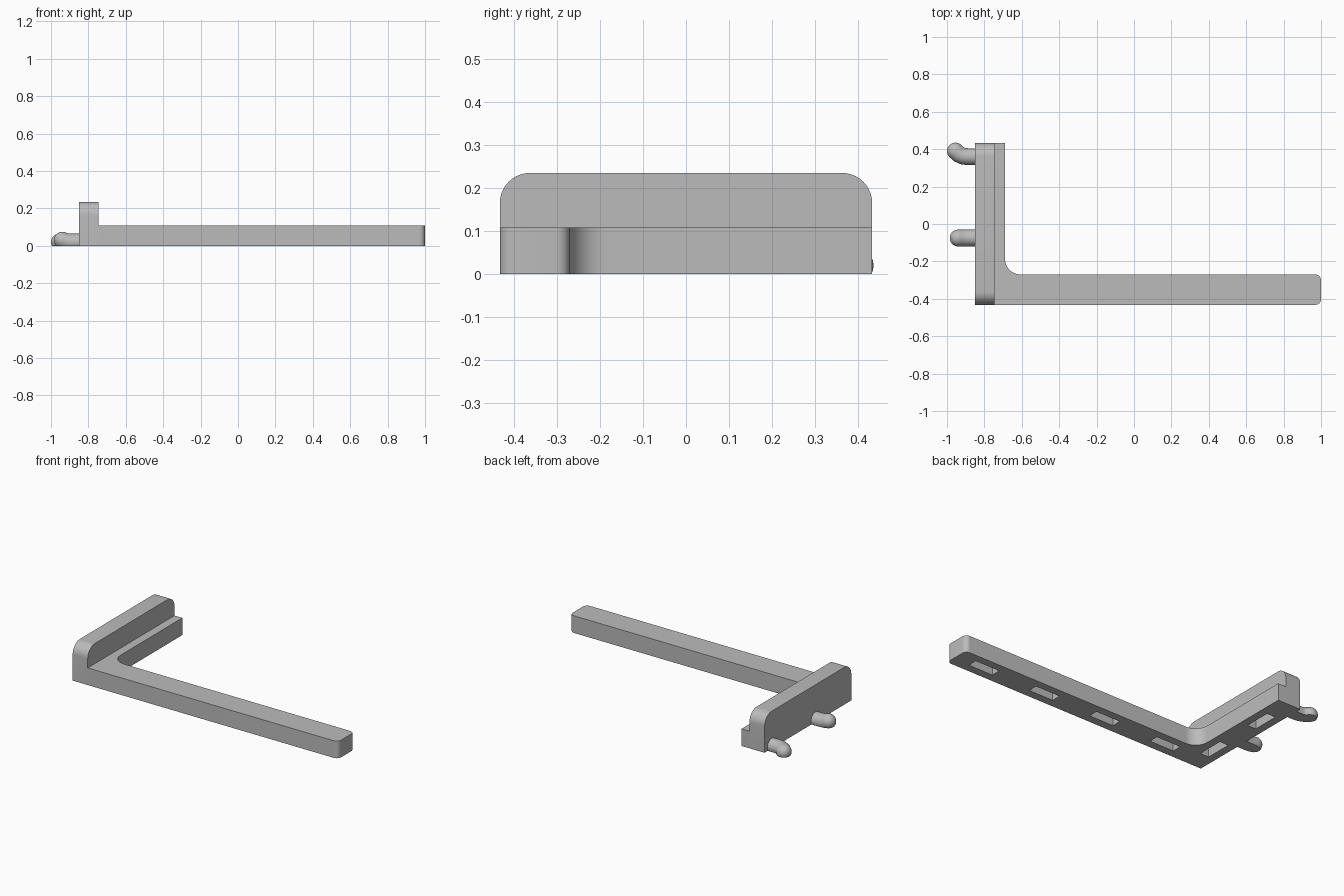
import bpy, bmesh, math
from mathutils import Vector

cube = bpy.data.objects.get("Cube")
if cube:
    bpy.data.objects.remove(cube, do_unlink=True)

COLOUR = (0.5, 0.5, 0.5, 1)
grey = bpy.data.materials.new("plain grey")
grey.use_nodes = True
grey.diffuse_color = COLOUR
grey.node_tree.nodes["Principled BSDF"].inputs["Base Color"].default_value = COLOUR


def finish(name, bm, smooth=True):
    bmesh.ops.recalc_face_normals(bm, faces=bm.faces)
    mesh = bpy.data.meshes.new(name)
    bm.to_mesh(mesh)
    bm.free()
    obj = bpy.data.objects.new(name, mesh)
    bpy.context.collection.objects.link(obj)
    mesh.materials.append(grey)
    if smooth:
        bpy.ops.object.select_all(action='DESELECT')
        bpy.context.view_layer.objects.active = obj
        obj.select_set(True)
        bpy.ops.object.shade_smooth_by_angle(angle=math.radians(30))
    return obj


def rounded(corners, steps=10):
    """Outline from right-angled corners given as (a, b, radius)."""
    out = []
    for i, (a, b, r) in enumerate(corners):
        p = Vector((a, b))
        if r == 0:
            out.append(p)
            continue
        before = (Vector(corners[i - 1][:2]) - p).normalized()
        after = (Vector(corners[(i + 1) % len(corners)][:2]) - p).normalized()
        centre = p + (before + after) * r
        for k in range(steps + 1):
            t = math.pi / 2 * k / steps
            out.append(centre - r * (after * math.cos(t) + before * math.sin(t)))
    return out


def extrude(name, points, vector):
    bm = bmesh.new()
    face = bm.faces.new([bm.verts.new(p) for p in points])
    moved = bmesh.ops.extrude_face_region(bm, geom=[face])["geom"]
    bmesh.ops.translate(bm, vec=vector,
                        verts=[v for v in moved if isinstance(v, bmesh.types.BMVert)])
    return finish(name, bm)


def pocket(name, x, y, sx, sy):
    """Hidden cutter for a recess in the underside."""
    bm = bmesh.new()
    bmesh.ops.create_cube(bm, size=1)
    bmesh.ops.scale(bm, vec=(sx, sy, 0.14), verts=bm.verts)
    bmesh.ops.translate(bm, vec=(x, y, 0), verts=bm.verts)
    obj = finish(name, bm, smooth=False)
    obj.hide_render = True
    obj.hide_set(True)
    obj.display_type = 'WIRE'
    return obj


def peg(name, path, radius=0.045, sides=28):
    """Swept round peg with a domed tip, trimmed flat at the ground."""
    path = [Vector(p) for p in path]
    tip = (path[-1] - path[-2]).normalized()
    rings = []
    for i, p in enumerate(path):
        ahead = path[min(i + 1, len(path) - 1)] - path[max(i - 1, 0)]
        rings.append((p, tip if i == len(path) - 1 else ahead.normalized(), radius))
    for k in range(1, 8):
        t = math.pi / 2 * k / 8
        rings.append((path[-1] + tip * radius * math.sin(t), tip, radius * math.cos(t)))
    bm = bmesh.new()
    loops = []
    for centre, along, r in rings:
        turn = Vector((-1, 0, 0)).rotation_difference(along)
        loops.append([bm.verts.new(centre + turn @ Vector((0, r * math.cos(a), r * math.sin(a))))
                      for a in (math.tau * j / sides for j in range(sides))])
    for one, two in zip(loops, loops[1:]):
        for j in range(sides):
            n = (j + 1) % sides
            bm.faces.new((one[j], one[n], two[n], two[j]))
    bm.faces.new(loops[0])
    end = bm.verts.new(path[-1] + tip * radius)
    for j in range(sides):
        bm.faces.new((loops[-1][j], loops[-1][(j + 1) % sides], end))
    cut = bmesh.ops.bisect_plane(bm, geom=bm.verts[:] + bm.edges[:] + bm.faces[:],
                                 plane_co=(0, 0, 0), plane_no=(0, 0, -1), clear_outer=True)
    rim = [e for e in cut["geom_cut"] if isinstance(e, bmesh.types.BMEdge)]
    bmesh.ops.contextual_create(bm, geom=rim)
    return finish(name, bm)


BACK, STEP, LEDGE = -0.85, -0.745, -0.69
HALF, ARM = 0.432, -0.27

# Raised back wall with rounded top corners
wall_outline = rounded([(-HALF, 0, 0), (HALF, 0, 0),
                        (HALF, 0.235, 0.07), (-HALF, 0.235, 0.07)])
wall = extrude("back_wall", [(BACK, p.x, p.y) for p in wall_outline], (STEP - BACK, 0, 0))

# Long arm and low ledge with a filleted inner corner
arm_outline = rounded([(STEP, -HALF, 0), (1, -HALF, 0.03), (1, ARM, 0.03),
                       (LEDGE, ARM, 0.085), (LEDGE, HALF, 0), (STEP, HALF, 0)])
arm = extrude("arm_and_ledge", [(p.x, p.y, 0) for p in arm_outline], (0, 0, 0.108))

# Pockets in the underside
cutters = [pocket("arm_pocket_cutter", 0.8 - 0.44 * i, -0.35, 0.17, 0.06) for i in range(4)]
cutters += [pocket("wall_pocket_cutter", -0.77, y, 0.06, 0.17) for y in (-0.22, 0.19)]
for part, tools in ((arm, cutters), (wall, cutters[4:])):
    for tool in tools:
        mod = part.modifiers.new("pocket", 'BOOLEAN')
        mod.operation = 'DIFFERENCE'
        mod.solver = 'EXACT'
        mod.object = tool

# Bent pegs on the rear of the wall
peg("sideways_peg", [(-0.84, 0.36, 0.02), (-0.89, 0.36, 0.02), (-0.915, 0.363, 0.02),
                     (-0.937, 0.373, 0.02), (-0.955, 0.39, 0.02)])
peg("upturned_peg", [(-0.84, -0.075, 0.02), (-0.9, -0.075, 0.02),
                     (-0.92, -0.075, 0.023), (-0.94, -0.075, 0.03)])
